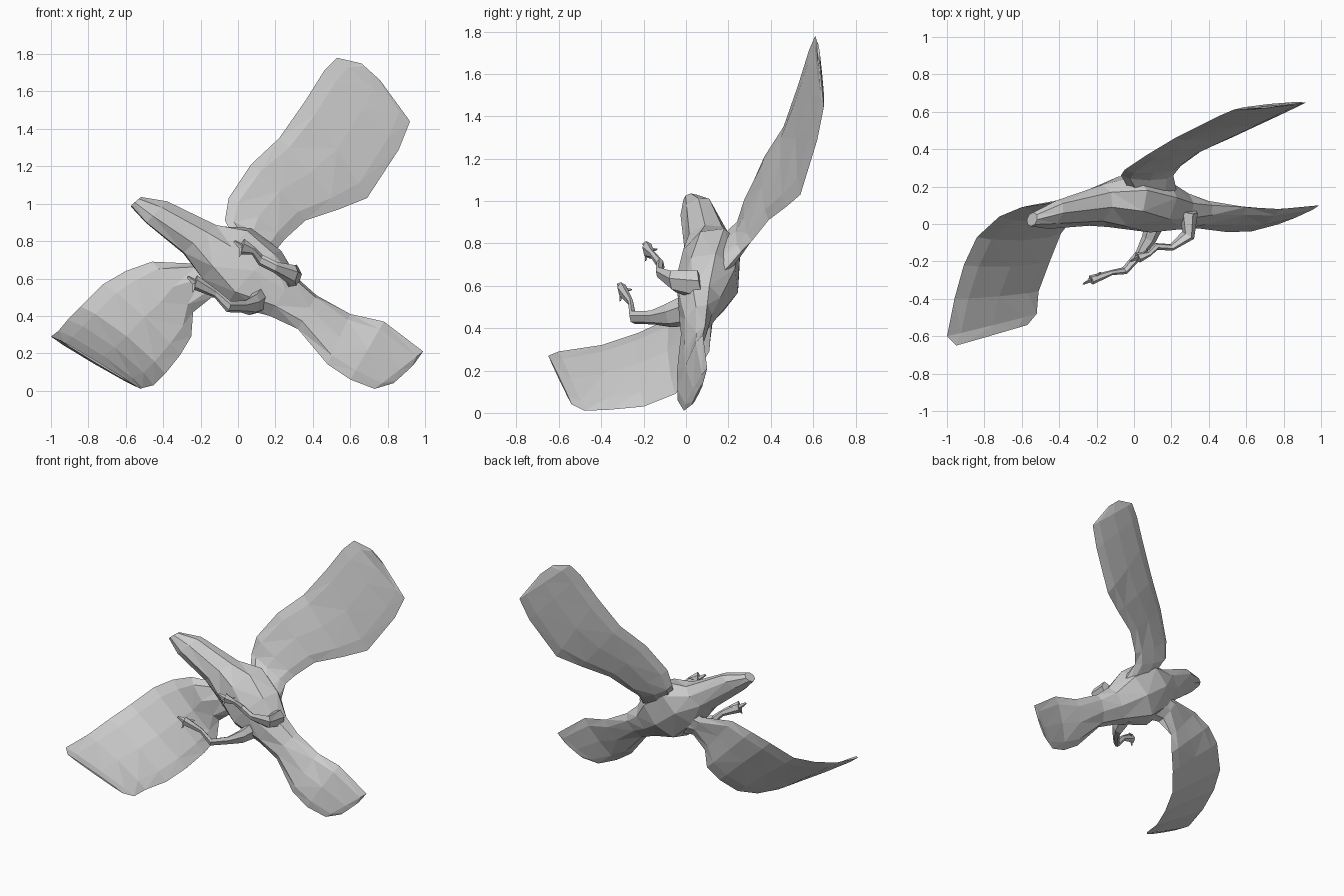
import bpy, bmesh, math
from mathutils import Vector


def loft(name, sections, sides=8):
    """Skin through sections: (edge point, opposite edge point, half thickness, camber)."""
    bm = bmesh.new()
    mids = [(Vector(s[0]) + Vector(s[1])) / 2 for s in sections]
    rings = []
    for i, (a, b, thick, camber) in enumerate(sections):
        half = (Vector(a) - Vector(b)) / 2
        span = mids[min(i + 1, len(mids) - 1)] - mids[max(i - 1, 0)]
        n = half.cross(span).normalized()
        ring = []
        for k in range(sides):
            t = 2 * math.pi * k / sides
            off = thick * math.sin(t) + camber * math.sin(t) ** 2
            ring.append(bm.verts.new(mids[i] + half * math.cos(t) + n * off))
        rings.append(ring)
    for r, s in zip(rings, rings[1:]):
        for k in range(sides):
            j = (k + 1) % sides
            bm.faces.new((r[k], r[j], s[j], s[k]))
    bm.faces.new(rings[0])
    bm.faces.new(rings[-1])
    bmesh.ops.triangulate(bm, faces=bm.faces[:])
    bmesh.ops.recalc_face_normals(bm, faces=bm.faces[:])
    me = bpy.data.meshes.new(name)
    bm.to_mesh(me)
    bm.free()
    ob = bpy.data.objects.new(name, me)
    bpy.context.collection.objects.link(ob)
    return ob


# Body: head at upper left, flat fanned tail at lower right
loft("body_and_tail", [
    ((-.52, .05, 1.03), (-.57, .00, .99), .035, 0),
    ((-.38, .11, 1.01), (-.49, -.01, .90), .06, 0),
    ((-.12, .17, .88), (-.29, .03, .74), .10, 0),
    ((.07, .18, .87), (-.19, .06, .60), .14, 0),
    ((.23, .14, .75), (-.06, .06, .46), .15, 0),
    ((.32, .11, .60), (.17, .02, .40), .10, 0),
    ((.42, .10, .51), (.32, .00, .33), .06, 0),
    ((.60, .09, .41), (.48, -.04, .14), .035, 0),
    ((.78, .08, .37), (.60, -.04, .06), .025, 0),
    ((.99, .10, .21), (.73, -.01, .01), .012, 0),
    ((.94, .08, .14), (.83, .03, .04), .006, 0),
])

# Raised wing
loft("raised_wing", [
    ((.00, .14, .77), (.24, .12, .60), .07, 0),
    ((-.07, .26, .91), (.21, .26, .76), .035, 0),
    ((-.05, .29, 1.03), (.25, .31, .81), .03, 0),
    ((.07, .37, 1.21), (.36, .39, .91), .025, 0),
    ((.22, .46, 1.35), (.54, .47, .97), .022, 0),
    ((.36, .53, 1.55), (.69, .54, 1.03), .02, 0),
    ((.46, .58, 1.71), (.86, .62, 1.29), .016, 0),
    ((.53, .61, 1.78), (.92, .65, 1.44), .012, 0),
    ((.66, .62, 1.75), (.76, .63, 1.66), .006, 0),
])

# Lowered wing, sweeping forward
loft("lowered_wing", [
    ((-.08, .15, .72), (.00, .10, .48), .06, 0),
    ((-.24, .16, .68), (-.14, .10, .50), .04, 0),
    ((-.46, .11, .69), (-.24, .12, .42), .03, .02),
    ((-.60, .09, .64), (-.25, .11, .29), .025, .02),
    ((-.72, .04, .57), (-.31, .05, .19), .022, .02),
    ((-.84, -.07, .45), (-.39, -.05, .09), .02, .02),
    ((-.91, -.22, .38), (-.45, -.20, .03), .018, .02),
    ((-.96, -.40, .32), (-.51, -.36, .015), .015, .01),
    ((-1.0, -.60, .29), (-.52, -.48, .01), .01, 0),
    ((-.95, -.65, .27), (-.57, -.54, .04), .006, 0),
])

# Two thin legs with spread feet: points along the leg with half width
LEGS = {
    "upper_leg": [((.29, .07, .60), .08), ((.29, -.06, .62), .055), ((.20, -.125, .66), .03),
                  ((.12, -.12, .70), .03), ((.08, -.16, .75), .022), ((.02, -.18, .77), .045)],
    "lower_leg": [((.13, .06, .50), .09), ((.08, -.08, .46), .06), ((.03, -.16, .45), .035),
                  ((-.05, -.25, .45), .032), ((-.12, -.26, .52), .022), ((-.23, -.30, .58), .04)],
}
for name, pts in LEGS.items():
    up = Vector((.3, -.2, .9)).normalized()
    loft(name, [(Vector(p) + up * w, Vector(p) - up * w, w * .6, 0) for p, w in pts], 6)
    # Toes
    tip = Vector(pts[-1][0])
    for i, d in enumerate([(-.04, -.02, .03), (.05, .04, .0), (-.01, -.01, -.05)]):
        side = Vector((.012, .012, .012))
        end = tip + Vector(d)
        loft(f"{name}_toe_{i + 1}", [(tip + side, tip - side, .012, 0),
                                     (end + side * .4, end - side * .4, .005, 0)], 4)
